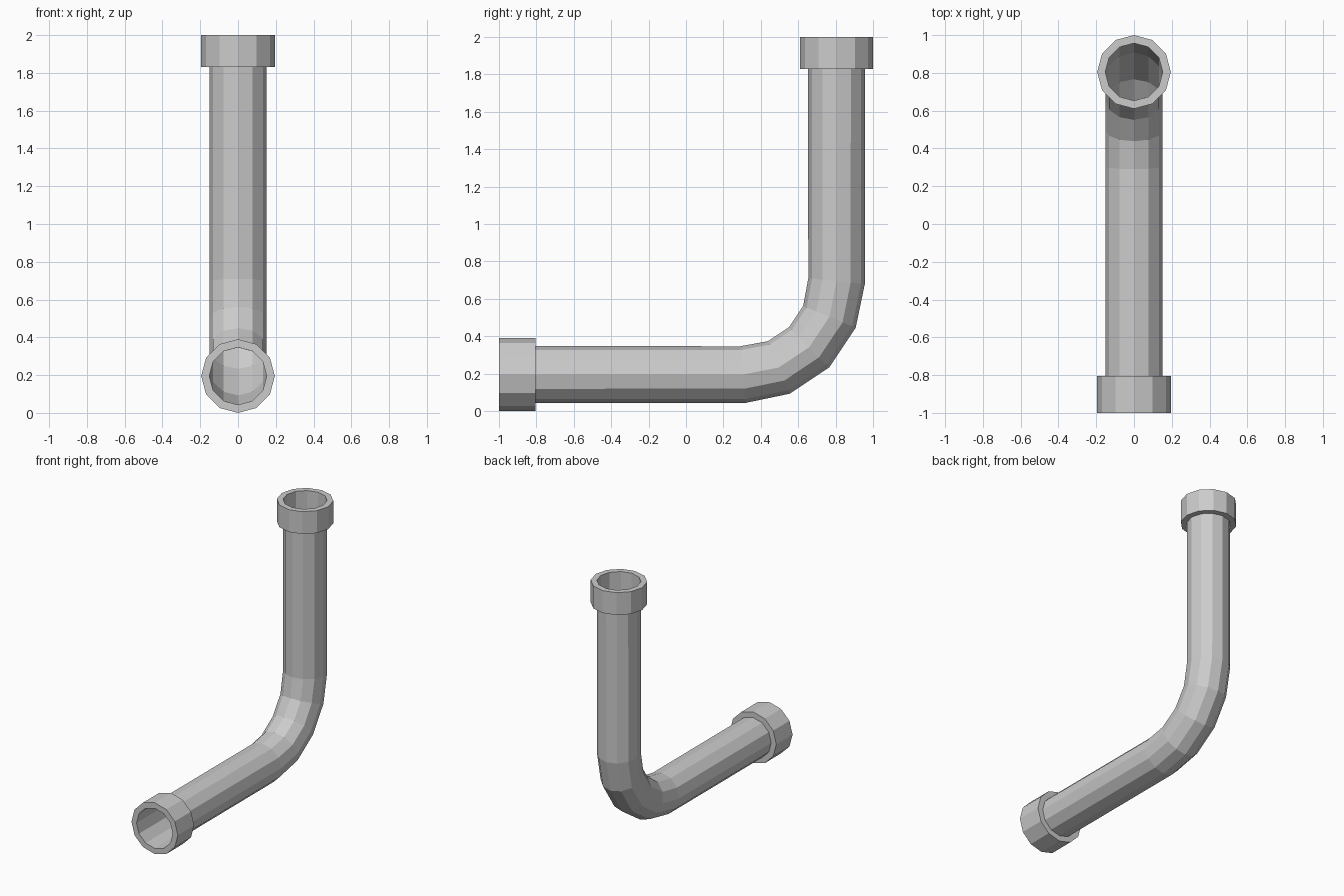
import bpy, bmesh
from math import sin, cos, pi, radians
from mathutils import Vector

if "Cube" in bpy.data.objects:
    bpy.data.objects.remove(bpy.data.objects["Cube"])

SIDES = 12
PIPE_R, COLLAR_R = 0.152, 0.195
BEND_R = 0.5
CY, CZ = 0.805, 0.195            # vertical leg's y, horizontal leg's z
BY, BZ = CY - BEND_R, CZ + BEND_R  # centre of the bend


def sweep(name, rings):
    """Skin 12-sided rings; each ring is (y, z, heading in degrees, radius)."""
    bm = bmesh.new()
    loops = []
    for y, z, heading, r in rings:
        h = radians(heading)
        up = Vector((0, -sin(h), cos(h)))
        loop = []
        for i in range(SIDES):
            a = 2 * pi * i / SIDES
            loop.append(bm.verts.new(Vector((0, y, z)) + Vector((1, 0, 0)) * r * cos(a) + up * r * sin(a)))
        loops.append(loop)
    for a, b in zip(loops, loops[1:]):
        for i in range(SIDES):
            j = (i + 1) % SIDES
            bm.faces.new((a[i], b[i], b[j], a[j]))
    bm.normal_update()
    # outward normals: the bottom of the first outer band decides
    mesh = bpy.data.meshes.new(name)
    bmesh.ops.recalc_face_normals(bm, faces=bm.faces)
    bm.to_mesh(mesh)
    bm.free()
    obj = bpy.data.objects.new(name, mesh)
    bpy.context.collection.objects.link(obj)
    return obj


# Bent pipe: straight leg, four-step elbow with mitred end rings, straight leg
rings = [(-1, CZ, 0, PIPE_R)]
for step in range(5):
    t = 22.5 * step
    tilt = min(max(t, 5.625), 84.375)
    rings.append((BY + BEND_R * sin(radians(t)), BZ - BEND_R * cos(radians(t)), tilt, PIPE_R))
rings.append((CY, 2, 90, PIPE_R))
sweep("bent_pipe", rings)

# End collars: back rim, outer wall, front rim (the pipe forms the bore)
sweep("front_collar", [(-0.805, CZ, 0, PIPE_R), (-0.805, CZ, 0, COLLAR_R),
                       (-1, CZ, 0, COLLAR_R), (-1, CZ, 0, PIPE_R)])
sweep("top_collar", [(CY, 1.83, 90, PIPE_R), (CY, 1.83, 90, COLLAR_R),
                     (CY, 2, 90, COLLAR_R), (CY, 2, 90, PIPE_R)])
